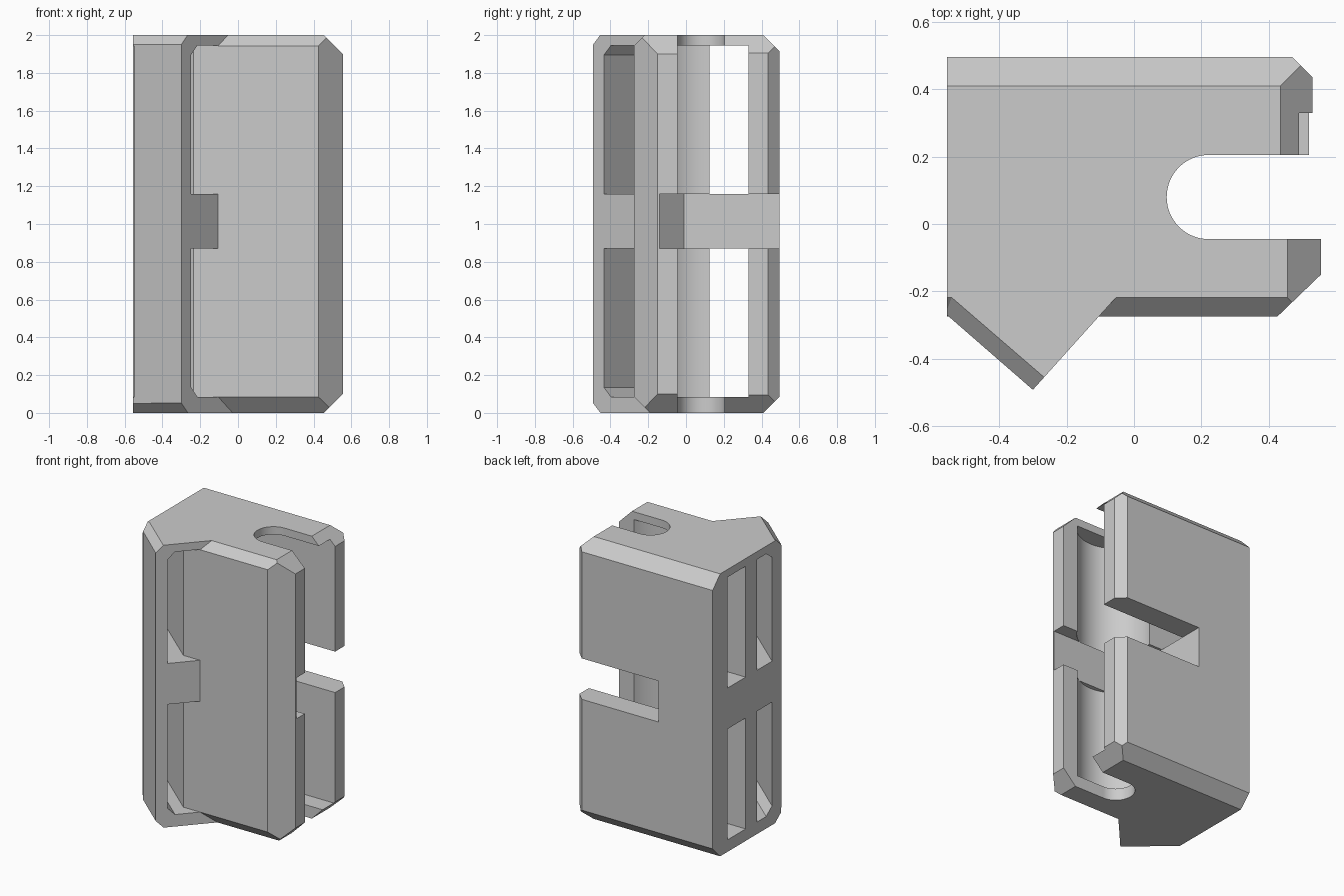
import bpy, bmesh, math
from mathutils import Vector

cube = bpy.data.objects.get("Cube")
if cube:
    bpy.data.objects.remove(cube)

grey = bpy.data.materials.new("plain grey")
grey.use_nodes = True
colour = (0.6, 0.6, 0.6, 1)
grey.diffuse_color = colour
grey.node_tree.nodes["Principled BSDF"].inputs["Base Color"].default_value = colour


def prism(name, outline, z0, z1, slices=()):
    """Upright prism from an outline; each slice (point, normal) trims a chamfer."""
    bm = bmesh.new()
    base = bm.faces.new([bm.verts.new((x, y, z0)) for x, y in outline])
    up = bmesh.ops.extrude_face_region(bm, geom=[base])["geom"]
    bmesh.ops.translate(bm, vec=(0, 0, z1 - z0),
                        verts=[g for g in up if isinstance(g, bmesh.types.BMVert)])
    for point, normal in slices:
        cut = bmesh.ops.bisect_plane(bm, geom=bm.verts[:] + bm.edges[:] + bm.faces[:],
                                     plane_co=point, plane_no=normal, clear_outer=True)
        edges = [g for g in cut["geom_cut"] if isinstance(g, bmesh.types.BMEdge)]
        bmesh.ops.edgeloop_fill(bm, edges=edges)
    bmesh.ops.recalc_face_normals(bm, faces=bm.faces[:])
    mesh = bpy.data.meshes.new(name)
    bm.to_mesh(mesh)
    bm.free()
    mesh.materials.append(grey)
    ob = bpy.data.objects.new(name, mesh)
    bpy.context.collection.objects.link(ob)
    return ob


def combine(target, tool, operation):
    mod = target.modifiers.new(operation, "BOOLEAN")
    mod.operation, mod.solver, mod.object = operation, "EXACT", tool
    bpy.context.view_layer.objects.active = target
    bpy.ops.object.modifier_apply(modifier=mod.name)
    bpy.data.objects.remove(tool)


def arc(cx, cy, r, start, end, steps):
    angles = [math.radians(start + (end - start) * i / steps) for i in range(steps + 1)]
    return [(cx + r * math.cos(a), cy + r * math.sin(a)) for a in angles]


def rim(point, direction, top=0.0, bottom=0.0):
    """45 degree chamfers at the top and bottom of a side facing direction."""
    d, p = Vector((*direction, 0)).normalized(), Vector((*point, 0))
    return [(p + Vector((0, 0, 2 - top)), d + Vector((0, 0, 1))),
            (p + Vector((0, 0, bottom)), d - Vector((0, 0, 1)))]


# Solid body: front half, back half and the pointed front corner
L = -0.555
body = prism("clip_body", [(L, 0.08), (L, -0.275), (0.425, -0.275), (0.555, -0.15), (0.555, 0.08)],
             0, 2, rim((0.555, 0), (1, 0), 0.1, 0.1) + rim((0, -0.275), (0, -1), 0.057, 0.085))
back_half = prism("back_half", [(L, 0), (0.53, 0), (0.53, 0.435), (0.47, 0.495), (L, 0.495)],
                  0, 2, rim((0.53, 0), (1, 0), 0.095, 0.095) + rim((0, 0.495), (0, 1), 0.085, 0.085))
prow_normal = (-0.653, -0.757)
prow = prism("prow", [(L, 0.3), (L, -0.27), (-0.3, -0.492), (-0.105, -0.275), (0.05, -0.104), (0.05, 0.3)],
             0, 2, rim((-0.3, -0.492), prow_normal, 0.05, 0.052))
combine(body, back_half, "UNION")
combine(body, prow, "UNION")

# Narrow round-ended slot through both end caps
cx, cy = 0.222, 0.08
slot = prism("slot_cutter", [(1, 0.205)] + arc(cx, cy, 0.125, 90, 270, 32) + [(1, -0.045)], -1, 3)
combine(body, slot, "DIFFERENCE")

# Side notch at mid height
notch = prism("notch_cutter", [(-0.13, 1), (-0.13, -0.01), (0, -0.14), (1, -0.14), (1, 1)], 0.87, 1.16)
combine(body, notch, "DIFFERENCE")

# Round bore with side opening and tunnel, and the slanted strap channel, in two rows
bore = [(-1, 0.33), (1, 0.33), (1, -0.045)] + arc(cx, cy, 0.25, -30, -190.4, 48) + [(-1, 0.125)]
channel = [(-0.655, 0.086), (-0.236, -0.275), (0, -0.275), (0, -0.649), (-0.655, -0.084)]
for z0, z1, floor in ((0.085, 0.87, True), (1.16, 1.945, False)):
    combine(body, prism("bore_cutter", bore, z0, z1), "DIFFERENCE")
    z, lean = (z0 + 0.05, -1) if floor else (z1 - 0.05, 1)
    chamfer = (Vector((0, -0.649, z)), Vector((*prow_normal, lean)))
    combine(body, prism("channel_cutter", channel, z0, z1, [chamfer]), "DIFFERENCE")

# Smooth curved walls, crisp edges
bpy.ops.object.select_all(action="DESELECT")
body.select_set(True)
bpy.context.view_layer.objects.active = body
bpy.ops.object.shade_smooth_by_angle(angle=math.radians(25))
